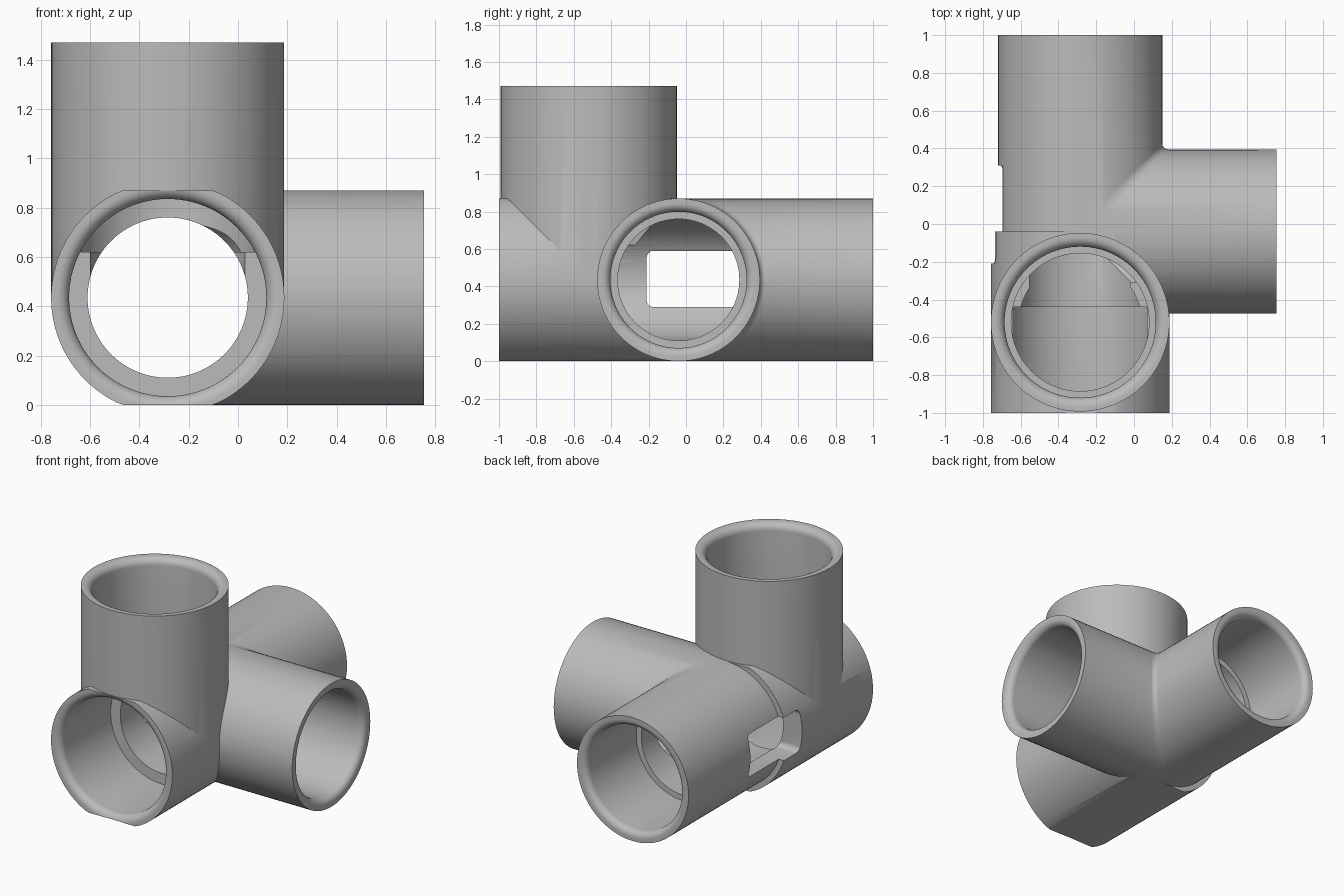
import bpy, bmesh
from math import cos, sin, pi, radians

old = bpy.data.objects.get("Cube")
if old:
    bpy.data.objects.remove(old, do_unlink=True)

SEG = 96
CX, CZ = -0.285, 0.435        # main run axis
BRANCH_Y, RISER_Y = -0.04, -0.52
END_X, END_Z = 0.755, 1.47
WIDE, SLIM = 0.473, 0.435     # outer radii
CORE = 0.325                  # inner passage radius

grey = bpy.data.materials.new("plain grey")
grey.use_nodes = True
grey.diffuse_color = (0.5, 0.5, 0.5, 1)
grey.node_tree.nodes["Principled BSDF"].inputs["Base Color"].default_value = (0.5, 0.5, 0.5, 1)


def add_object(name, bm):
    bmesh.ops.recalc_face_normals(bm, faces=bm.faces)
    mesh = bpy.data.meshes.new(name)
    bm.to_mesh(mesh)
    bm.free()
    mesh.materials.append(grey)
    obj = bpy.data.objects.new(name, mesh)
    bpy.context.collection.objects.link(obj)
    return obj


def lathe(name, axis, profile, flat=False):
    """Revolve (radius, position) points about one of the pipe axes."""
    bm = bmesh.new()
    rings = []
    for r, t in profile:
        ring = []
        for i in range(SEG):
            u, v = r * cos(2 * pi * i / SEG), r * sin(2 * pi * i / SEG)
            co = {"X": (t, BRANCH_Y + u, CZ + v),
                  "Y": (CX + u, t, CZ + v),
                  "Z": (CX + u, RISER_Y + v, t)}[axis]
            if flat:  # trim top and bottom level with the slim pipes
                co = (co[0], co[1], min(max(co[2], 0), 2 * CZ))
            ring.append(bm.verts.new(co))
        rings.append(ring)
    for a, b in zip(rings, rings[1:]):
        for i in range(SEG):
            j = (i + 1) % SEG
            bm.faces.new((a[i], a[j], b[j], b[i]))
    bm.faces.new(rings[0])
    bm.faces.new(rings[-1])
    return add_object(name, bm)


def combine(obj, other, operation):
    mod = obj.modifiers.new(operation, "BOOLEAN")
    mod.operation, mod.object, mod.solver = operation, other, "EXACT"
    bpy.context.view_layer.objects.active = obj
    bpy.ops.object.modifier_apply(modifier=mod.name)
    bpy.data.objects.remove(other, do_unlink=True)


def socket(bore, stop, end, lip=0.05):
    """Bore from its stop to a rounded mouth, running past the pipe end."""
    d = 1 if end > stop else -1
    arc = [k * pi / 16 for k in range(9)]
    pts = [(bore + lip - lip * cos(a), end - d * lip * (1 - sin(a))) for a in arc]
    return [(bore, stop)] + pts + [(bore + lip, end + d * 0.05)]


# Slim back pipe and side branch
body = lathe("pipe_fitting", "Y", [(SLIM, -0.6), (SLIM, 1)])
combine(body, lathe("side_branch", "X", [(SLIM, CX), (SLIM, END_X)]), "UNION")

# Soften the inside corner between them
bm = bmesh.new()
bm.from_mesh(body.data)
crease = [e for e in bm.edges if all(
    abs((v.co.x - CX) - (v.co.y - BRANCH_Y)) < 0.001 and v.co.x - CX > 0.12 for v in e.verts)]
bmesh.ops.bevel(bm, geom=crease, offset=0.03, segments=4, profile=0.5, affect="EDGES")
bm.to_mesh(body.data)
bm.free()

# Wide front pipe with flats, and the riser
combine(body, lathe("front_pipe", "Y", [(WIDE, -1), (WIDE, BRANCH_Y)], flat=True), "UNION")
combine(body, lathe("riser", "Z", [(WIDE - 0.0005, CZ), (WIDE - 0.0005, END_Z)]), "UNION")

# Stepped bores
run = socket(0.4, -0.44, -1)[::-1] + [(CORE, -0.44), (CORE, 0.44)] + socket(0.364, 0.44, 1, 0.045)
combine(body, lathe("run_bore", "Y", run), "DIFFERENCE")
branch = [(CORE, CX), (CORE, 0.195)] + socket(0.364, 0.195, END_X, 0.045)
combine(body, lathe("branch_bore", "X", branch), "DIFFERENCE")
riser = [(CORE - 0.001, CZ), (CORE - 0.001, 0.62), (0.365, 0.62), (0.365, 0.91)] + socket(0.4, 0.91, END_Z)
combine(body, lathe("riser_bore", "Z", riser), "DIFFERENCE")

# Rounded window through the right wall
bm = bmesh.new()
bmesh.ops.create_cube(bm, size=1)
for v in bm.verts:
    v.co = (-0.7 + v.co.x * 0.5, 0.05 + v.co.y * 0.52, 0.44 + v.co.z * 0.3)
corners = [e for e in bm.edges if abs(e.verts[0].co.x - e.verts[1].co.x) > 0.1]
bmesh.ops.bevel(bm, geom=corners, offset=0.035, segments=5, profile=0.5, affect="EDGES")
combine(body, add_object("window_cutter", bm), "DIFFERENCE")

# Smooth walls, sharp rims
bpy.ops.object.select_all(action="DESELECT")
body.select_set(True)
bpy.context.view_layer.objects.active = body
bpy.ops.object.shade_smooth_by_angle(angle=radians(25))
